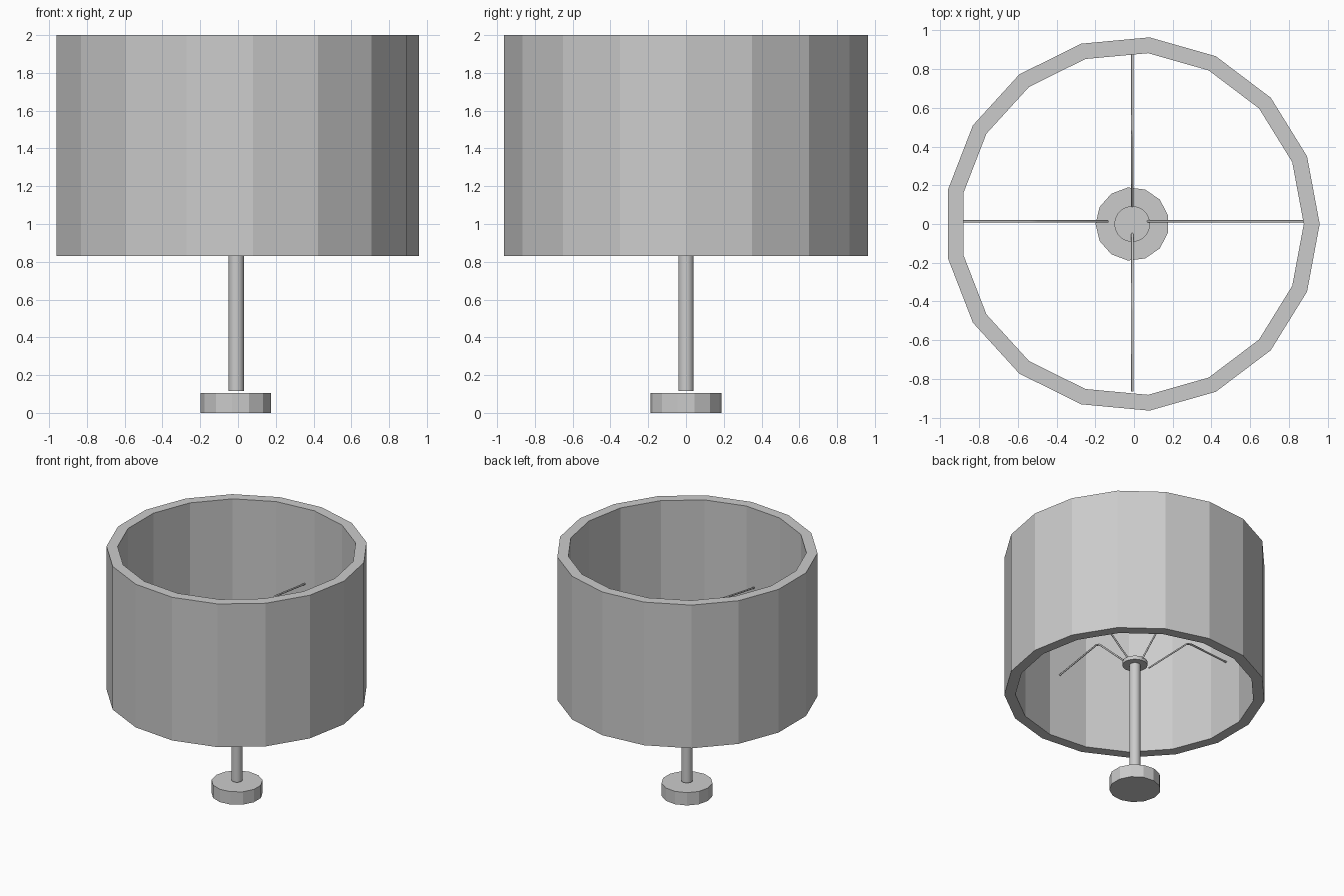
import bpy, bmesh
from math import pi, cos, sin

if "Cube" in bpy.data.objects:
    bpy.data.objects.remove(bpy.data.objects["Cube"])

CX = -0.009  # common axis of the lamp


def cylinder(name, sides, r, z0, z1, turn=0.0, smooth=False):
    """Closed prism with its first corner at angle `turn`."""
    bm = bmesh.new()
    rings = [[bm.verts.new((CX + r * cos(turn + 2 * pi * i / sides),
                            r * sin(turn + 2 * pi * i / sides), z))
              for i in range(sides)] for z in (z0, z1)]
    bm.faces.new(rings[0][::-1])
    bm.faces.new(rings[1])
    for i in range(sides):
        j = (i + 1) % sides
        f = bm.faces.new((rings[0][i], rings[0][j], rings[1][j], rings[1][i]))
        f.smooth = smooth
    return finish(name, bm)


def tube(name, sides, ro, ri, z0, z1):
    """Open ring with wall thickness."""
    bm = bmesh.new()
    profile = [(ro, z0), (ro, z1), (ri, z1), (ri, z0)]
    loops = [[bm.verts.new((CX + r * cos(2 * pi * i / sides),
                            r * sin(2 * pi * i / sides), z))
              for i in range(sides)] for r, z in profile]
    for k in range(4):
        a, b = loops[k], loops[(k + 1) % 4]
        for i in range(sides):
            j = (i + 1) % sides
            bm.faces.new((a[i], a[j], b[j], b[i]))
    return finish(name, bm)


def finish(name, bm):
    bmesh.ops.recalc_face_normals(bm, faces=bm.faces)
    me = bpy.data.meshes.new(name)
    bm.to_mesh(me)
    bm.free()
    ob = bpy.data.objects.new(name, me)
    bpy.context.collection.objects.link(ob)
    return ob


def wire(name, points, radius=0.007):
    """Thin bent rod along a few points."""
    cu = bpy.data.curves.new(name, 'CURVE')
    cu.dimensions = '3D'
    cu.bevel_depth = radius
    cu.bevel_resolution = 1
    cu.use_fill_caps = True
    sp = cu.splines.new('POLY')
    sp.points.add(len(points) - 1)
    for p, co in zip(sp.points, points):
        p.co = (*co, 1)
    ob = bpy.data.objects.new(name, cu)
    bpy.context.collection.objects.link(ob)


# Base, stem and the small plate that carries the wires
cylinder("base", 13, 0.19, 0.0, 0.105, turn=pi)
cylinder("stem", 24, 0.041, 0.115, 1.07, smooth=True)
cylinder("support_plate", 32, 0.092, 1.06, 1.09, smooth=True)

# Faceted open shade
tube("shade", 17, 0.968, 0.886, 0.83, 2.0)

# Four bent wires from the plate out to the shade
arms = {
    "right": ((1, 0), 0.0, 1.38),
    "back": ((0, 1), 0.02, 1.38),
    "left": ((-1, 0), 0.07, 1.40),
    "front": ((0, -1), -0.02, 1.36),
}
for side, ((dx, dy), shift, z_end) in arms.items():
    ox, oy = (0.0, 0.014) if dx else (CX, 0.0)
    path = [(0.065, 1.08), (0.43, 1.42), (0.47, 1.43), (0.885, z_end)]
    wire(side + "_wire", [(ox + dx * (r + shift), oy + dy * (r + shift), z)
                          for r, z in path])
